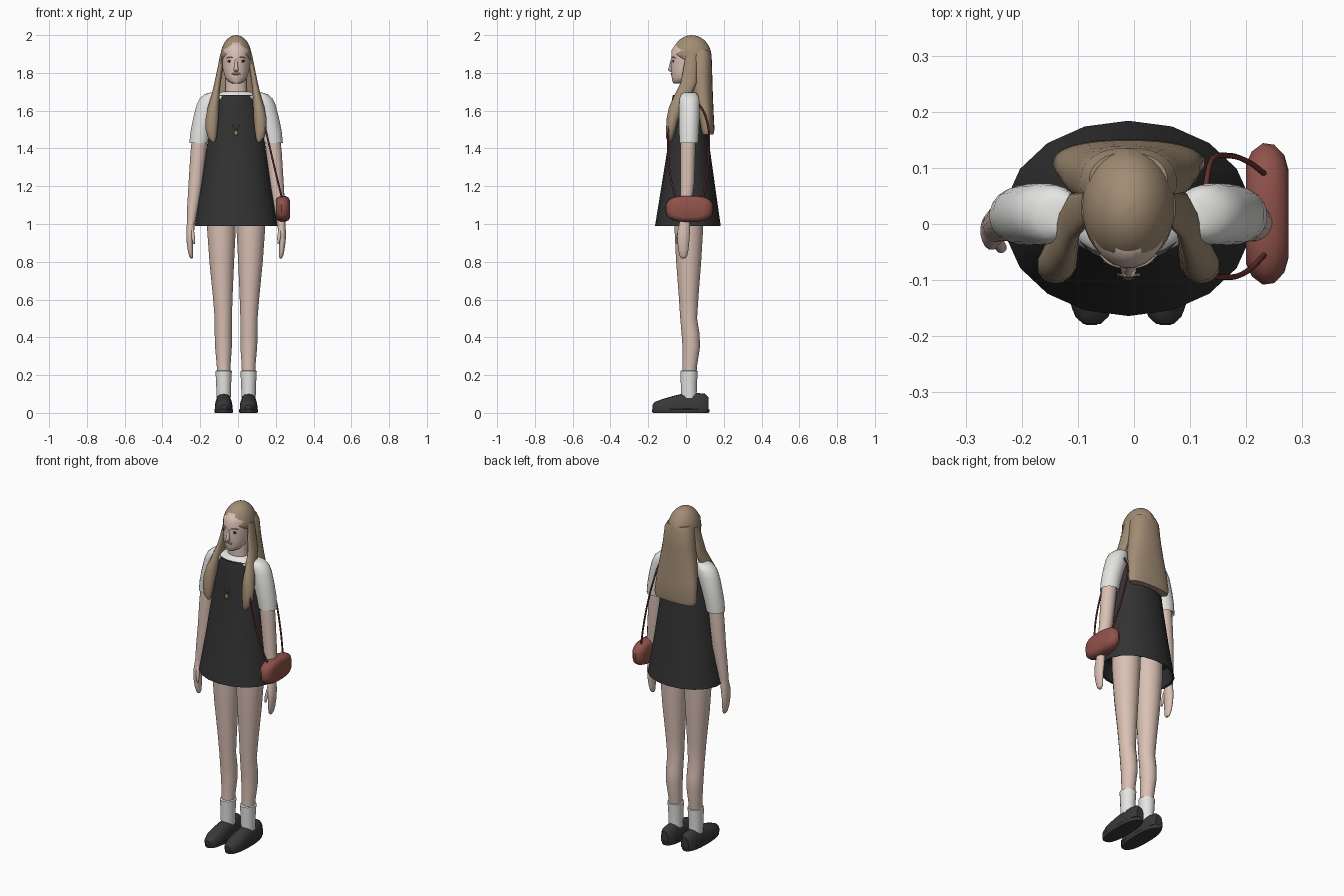
import bpy, bmesh, math
from mathutils import Vector

CX = -0.01  # body centre line


def material(name, rgb):
    m = bpy.data.materials.new(name)
    m.diffuse_color = (*rgb, 1)
    return m


SKIN = material("skin", (0.70, 0.53, 0.46))
HAIR = material("hair_brown", (0.36, 0.265, 0.175))
BLACK = material("dress_black", (0.032, 0.032, 0.032))
SHOE = material("shoe_black", (0.04, 0.04, 0.042))
WHITE = material("cotton_white", (0.78, 0.78, 0.76))
RED = material("bag_red", (0.28, 0.085, 0.07))
STRAP = material("strap_red", (0.15, 0.035, 0.03))
DARK = material("eye_dark", (0.04, 0.03, 0.025))
LIP = material("lip", (0.36, 0.19, 0.17))
GOLD = material("pendant_gold", (0.33, 0.2, 0.08))


def finish(name, bm, mat, angle=40):
    bmesh.ops.recalc_face_normals(bm, faces=bm.faces)
    me = bpy.data.meshes.new(name)
    bm.to_mesh(me)
    bm.free()
    me.materials.append(mat)
    ob = bpy.data.objects.new(name, me)
    bpy.context.collection.objects.link(ob)
    bpy.ops.object.select_all(action='DESELECT')
    ob.select_set(True)
    bpy.context.view_layer.objects.active = ob
    bpy.ops.object.shade_smooth_by_angle(angle=math.radians(angle))
    return ob


def loft(name, rings, mat, n=20, axis='z', power=2, floor=None, angle=40):
    """Rings are (x, y, z, radius_a, radius_b) across the chosen axis."""
    bm = bmesh.new()
    loops = []
    for x, y, z, a, b in rings:
        loop = []
        for i in range(n):
            t = 2 * math.pi * (i + 0.5) / n
            c, s = math.cos(t), math.sin(t)
            u = a * math.copysign(abs(c) ** (2 / power), c)
            v = b * math.copysign(abs(s) ** (2 / power), s)
            p = {'z': (x + u, y + v, z), 'y': (x + u, y, z + v), 'x': (x, y + u, z + v)}[axis]
            if floor is not None:
                p = (p[0], p[1], max(p[2], floor))
            loop.append(bm.verts.new(p))
        loops.append(loop)
    for r, q in zip(loops, loops[1:]):
        for i in range(n):
            j = (i + 1) % n
            bm.faces.new((r[i], r[j], q[j], q[i]))
    bm.faces.new(loops[0])
    bm.faces.new(loops[-1])
    return finish(name, bm, mat, angle)


def side(s, rings):
    return [(CX + s * x, y, z, a, b) for x, y, z, a, b in rings]


def centre(rings):
    return side(1, [(0, *r) for r in rings])


def blob(name, loc, scale, mat, seg=16):
    bm = bmesh.new()
    bmesh.ops.create_uvsphere(bm, u_segments=seg, v_segments=seg // 2, radius=1)
    for v in bm.verts:
        v.co = Vector([v.co[k] * scale[k] + loc[k] for k in range(3)])
    return finish(name, bm, mat, 60)


def cord(name, pts, radius, mat, smooth=True):
    cu = bpy.data.curves.new(name, 'CURVE')
    cu.dimensions = '3D'
    cu.bevel_depth = radius
    cu.bevel_resolution = 2
    sp = cu.splines.new('BEZIER')
    sp.bezier_points.add(len(pts) - 1)
    for b, p in zip(sp.bezier_points, pts):
        b.co = p
        b.handle_left_type = b.handle_right_type = 'AUTO' if smooth else 'VECTOR'
    cu.materials.append(mat)
    ob = bpy.data.objects.new(name, cu)
    bpy.context.collection.objects.link(ob)


# Head, nose, neck
loft("head", centre([
    (-0.045, 1.745, 0.022, 0.022), (-0.03, 1.755, 0.042, 0.042), (-0.012, 1.78, 0.060, 0.065),
    (0.01, 1.82, 0.071, 0.09), (0.02, 1.87, 0.075, 0.099), (0.022, 1.92, 0.075, 0.1),
    (0.025, 1.96, 0.055, 0.075)]), SKIN, 24, angle=60)
loft("neck", centre([(0.018, 1.66, 0.064, 0.05), (0.014, 1.72, 0.056, 0.045),
                     (0.014, 1.79, 0.056, 0.045)]), SKIN)
loft("nose", centre([(-0.075, 1.805, 0.008, 0.006), (-0.08, 1.815, 0.014, 0.016),
                     (-0.077, 1.84, 0.009, 0.011), (-0.072, 1.875, 0.006, 0.008)]), SKIN, 10, angle=70)
blob("mouth", (CX, -0.075, 1.795), (0.024, 0.006, 0.006), LIP)
for s in (-1, 1):
    blob("eye", (CX + s * 0.033, -0.068, 1.862), (0.014, 0.004, 0.006), DARK)
    cord("eyebrow", [(CX + s * 0.016, -0.077, 1.88), (CX + s * 0.034, -0.07, 1.885),
                     (CX + s * 0.05, -0.055, 1.879)], 0.0025, HAIR)

# Parted hair cap: a half dome trimmed along the hairline, then mirrored
bm = bmesh.new()
bmesh.ops.create_uvsphere(bm, u_segments=32, v_segments=20, radius=1)
for v in bm.verts:
    v.co = Vector((v.co.x * 0.083, v.co.y * 0.106 + 0.03, v.co.z * 0.12 + 1.88))
for co, no in (((0, 0, 1.9), (1, 0, 0)), ((0, -0.08, 1.935), (0.55, 0.3, 1))):
    bmesh.ops.bisect_plane(bm, geom=bm.verts[:] + bm.edges[:] + bm.faces[:], plane_co=co,
                           plane_no=no, clear_inner=True)
cap = finish("hair_cap", bm, HAIR, 50)
cap.location.x = CX
cap.modifiers.new("mirror", 'MIRROR')
solid = cap.modifiers.new("thickness", 'SOLIDIFY')
solid.thickness = 0.006

# Long hair at the back and locks falling over the chest
loft("back_hair", centre([
    (0.075, 1.92, 0.070, 0.052), (0.074, 1.89, 0.086, 0.062), (0.077, 1.8, 0.096, 0.062),
    (0.084, 1.7, 0.113, 0.058), (0.098, 1.6, 0.128, 0.048), (0.11, 1.5, 0.136, 0.041),
    (0.112, 1.475, 0.128, 0.034)]), HAIR, 28, power=2.3)
for s in (-1, 1):
    loft("front_lock", side(s, [
        (0.076, 0.03, 1.90, 0.008, 0.03), (0.084, 0.022, 1.83, 0.014, 0.035),
        (0.098, 0.015, 1.75, 0.017, 0.042), (0.108, -0.012, 1.69, 0.021, 0.045),
        (0.12, -0.05, 1.62, 0.030, 0.04), (0.127, -0.07, 1.56, 0.035, 0.032),
        (0.13, -0.08, 1.50, 0.032, 0.026), (0.127, -0.086, 1.46, 0.024, 0.02),
        (0.12, -0.088, 1.435, 0.009, 0.01)]), HAIR, 14, angle=60)

# Blouse and pinafore dress with an open hem
loft("blouse", centre([(0.015, 1.5, 0.125, 0.08), (0.012, 1.63, 0.125, 0.074),
                       (0.008, 1.675, 0.112, 0.072), (0.01, 1.693, 0.096, 0.062),
                       (0.014, 1.702, 0.068, 0.05)]), WHITE, 24, angle=60)
loft("dress", centre([
    (0.01, 1.08, 0.19, 0.145), (0.01, 0.995, 0.212, 0.165), (0.01, 0.99, 0.222, 0.174),
    (0.012, 1.2, 0.187, 0.142), (0.014, 1.4, 0.158, 0.112), (0.014, 1.5, 0.146, 0.1),
    (0.012, 1.6, 0.124, 0.09), (0.008, 1.65, 0.108, 0.084), (0.006, 1.682, 0.098, 0.076)]),
    BLACK, 18, power=2.05)

# Sleeves, arms, hands
for s in (-1, 1):
    loft("sleeve", side(s, [
        (0.115, 0.018, 1.697, 0.02, 0.028), (0.126, 0.018, 1.687, 0.042, 0.044),
        (0.138, 0.018, 1.665, 0.055, 0.052), (0.150, 0.018, 1.63, 0.06, 0.055),
        (0.170, 0.017, 1.56, 0.058, 0.055), (0.187, 0.016, 1.49, 0.055, 0.053),
        (0.196, 0.015, 1.43, 0.052, 0.05), (0.196, 0.015, 1.44, 0.044, 0.042)]), WHITE, 20, angle=60)
    loft("arm", side(s, [
        (0.19, 0.012, 1.48, 0.042, 0.04), (0.2, 0.01, 1.38, 0.042, 0.04),
        (0.214, 0.008, 1.22, 0.038, 0.037), (0.228, 0.0, 1.1, 0.031, 0.031),
        (0.238, -0.006, 1.01, 0.023, 0.027)]), SKIN)
    loft("hand", side(s, [
        (0.238, -0.006, 1.02, 0.022, 0.026), (0.243, -0.012, 0.96, 0.021, 0.034),
        (0.245, -0.014, 0.91, 0.018, 0.032), (0.242, -0.014, 0.86, 0.014, 0.027),
        (0.238, -0.014, 0.83, 0.011, 0.02), (0.236, -0.014, 0.818, 0.006, 0.01)]), SKIN, 16, angle=60)
    loft("thumb", side(s, [
        (0.235, -0.026, 0.985, 0.01, 0.012), (0.227, -0.042, 0.93, 0.01, 0.01),
        (0.223, -0.045, 0.895, 0.005, 0.005)]), SKIN, 10, angle=60)

    # Legs, socks, shoes
    loft("leg", side(s, [
        (0.078, 0.015, 1.1, 0.077, 0.08), (0.078, 0.015, 0.98, 0.077, 0.077),
        (0.076, 0.014, 0.8, 0.066, 0.067), (0.071, 0.014, 0.62, 0.053, 0.053),
        (0.068, 0.014, 0.5, 0.046, 0.045), (0.068, 0.024, 0.42, 0.046, 0.048),
        (0.067, 0.028, 0.35, 0.045, 0.047), (0.066, 0.02, 0.25, 0.037, 0.039),
        (0.066, 0.016, 0.15, 0.035, 0.036)]), SKIN, 20, angle=60)
    loft("sock", side(s, [
        (0.066, 0.016, 0.225, 0.036, 0.037), (0.066, 0.016, 0.222, 0.044, 0.047),
        (0.066, 0.015, 0.15, 0.04, 0.043), (0.066, 0.015, 0.08, 0.038, 0.042)]), WHITE)
    loft("shoe_upper", side(s, [
        (0.065, -0.178, 0.025, 0.016, 0.018), (0.065, -0.165, 0.025, 0.03, 0.033),
        (0.066, -0.12, 0.025, 0.046, 0.05), (0.066, -0.06, 0.025, 0.047, 0.067),
        (0.066, -0.01, 0.025, 0.045, 0.079), (0.066, 0.06, 0.025, 0.042, 0.08),
        (0.066, 0.1, 0.025, 0.038, 0.077), (0.066, 0.12, 0.025, 0.024, 0.058)]),
        SHOE, 18, 'y', 2.4, 0.018)
    loft("shoe_sole", side(s, [
        (0.066, -0.028, 0.0, 0.047, 0.148), (0.066, -0.028, 0.006, 0.05, 0.153),
        (0.066, -0.028, 0.018, 0.05, 0.153), (0.066, -0.028, 0.022, 0.045, 0.149)]), SHOE, 24, power=2.4)

# Shoulder bag and its strap
loft("bag", [(0.2, 0.018, 1.08, 0.09, 0.05), (0.21, 0.018, 1.08, 0.112, 0.064),
             (0.23, 0.018, 1.08, 0.127, 0.07), (0.25, 0.018, 1.08, 0.124, 0.069),
             (0.268, 0.018, 1.08, 0.105, 0.06), (0.275, 0.018, 1.08, 0.08, 0.045)],
     RED, 24, 'x', 2.8)
cord("bag_strap", [(0.232, -0.055, 1.14), (0.205, -0.082, 1.25), (0.165, -0.095, 1.42),
                   (0.138, -0.085, 1.54), (0.125, -0.04, 1.64), (0.12, 0.018, 1.67),
                   (0.128, 0.07, 1.63), (0.14, 0.115, 1.53), (0.165, 0.122, 1.42),
                   (0.205, 0.11, 1.25), (0.232, 0.09, 1.14)], 0.005, STRAP)

# Pendant
cord("pendant_chain", [(CX - 0.018, -0.09, 1.525), (CX, -0.094, 1.495), (CX + 0.018, -0.09, 1.525)],
     0.003, GOLD, False)
blob("pendant", (CX, -0.093, 1.482), (0.011, 0.008, 0.015), GOLD)
